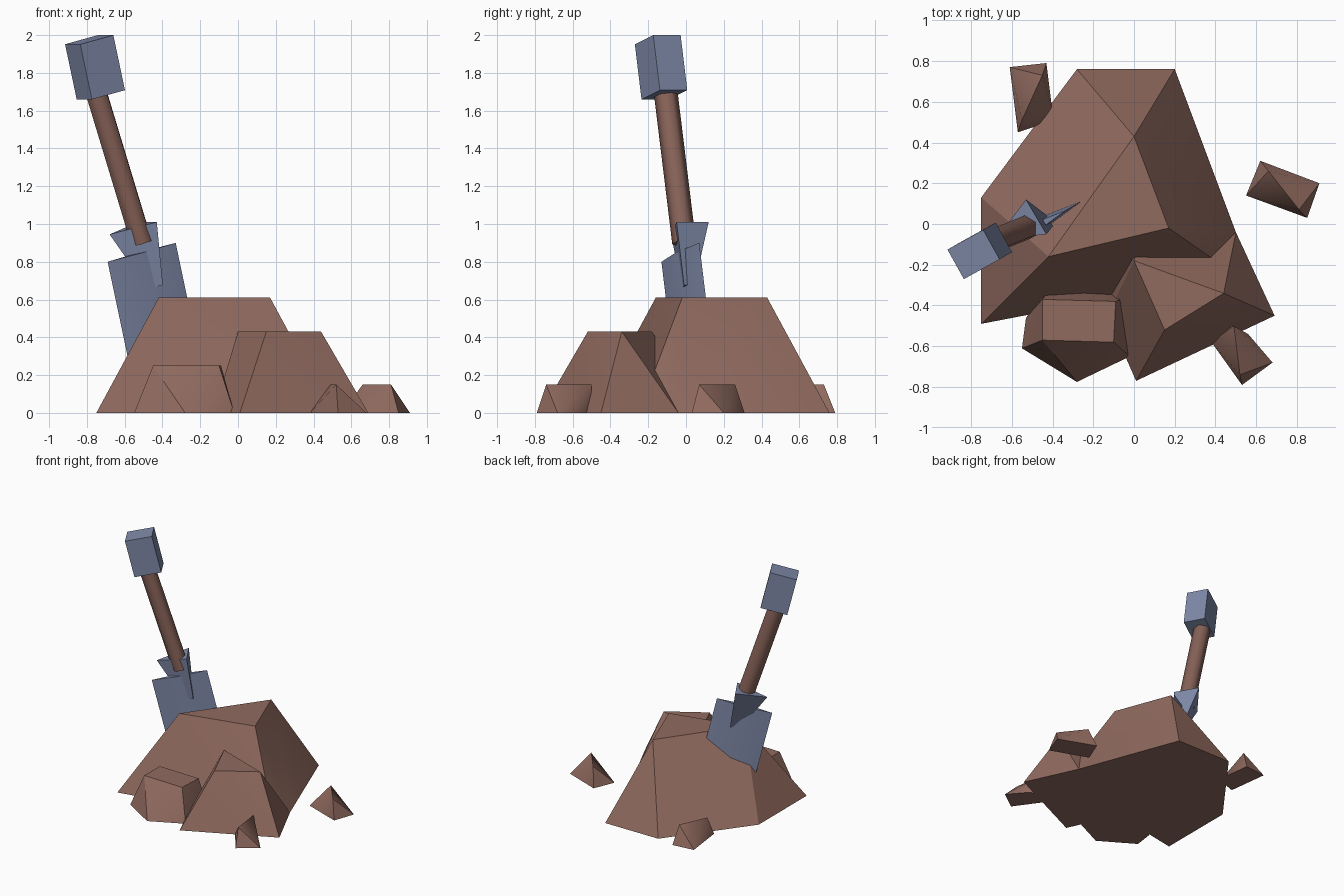
import bpy, bmesh, math
from mathutils import Vector

cube = bpy.data.objects.get("Cube")
if cube:
    bpy.data.objects.remove(cube, do_unlink=True)


def material(name, rgb):
    m = bpy.data.materials.new(name)
    m.use_nodes = True
    m.diffuse_color = (*rgb, 1)
    bsdf = m.node_tree.nodes["Principled BSDF"]
    bsdf.inputs["Base Color"].default_value = (*rgb, 1)
    bsdf.inputs["Roughness"].default_value = 0.9
    return m


earth = material("brown earth", (0.28, 0.145, 0.115))
wood = material("brown wood", (0.24, 0.122, 0.097))
steel = material("blue grey steel", (0.21, 0.25, 0.39))


def hull(name, points, mat, angle=30):
    """Faceted solid wrapped around a handful of corner points."""
    bm = bmesh.new()
    for p in points:
        bm.verts.new(p)
    out = bmesh.ops.convex_hull(bm, input=bm.verts)
    loose = [v for v in bm.verts if not v.link_faces]
    bmesh.ops.delete(bm, geom=loose, context="VERTS")
    bmesh.ops.dissolve_limit(bm, angle_limit=math.radians(3),
                             verts=bm.verts, edges=bm.edges)
    bmesh.ops.recalc_face_normals(bm, faces=bm.faces)
    mesh = bpy.data.meshes.new(name)
    bm.to_mesh(mesh)
    bm.free()
    obj = bpy.data.objects.new(name, mesh)
    bpy.context.collection.objects.link(obj)
    mesh.materials.append(mat)
    bpy.ops.object.select_all(action="DESELECT")
    obj.select_set(True)
    bpy.context.view_layer.objects.active = obj
    bpy.ops.object.shade_smooth_by_angle(angle=math.radians(angle))
    return obj


def rock(name, height, top, base, angle=30):
    points = [(x, y, height) for x, y in top] + [(x, y, 0) for x, y in base]
    return hull(name, points, earth, angle)


# Earth mound and the boulders leaning on it
rock("earth_mound", 0.61,
     [(-0.42, -0.16), (0.17, -0.02), (0, 0.43)],
     [(-0.75, -0.49), (-0.75, 0.13), (-0.28, 0.76), (0.2, 0.76),
      (0.5, -0.04), (0.5, -0.25)])
rock("front_boulder", 0.43,
     [(0, -0.18), (0.15, -0.52), (0.44, -0.34)],
     [(0.01, -0.77), (-0.13, -0.45), (-0.1, -0.1), (0.1, 0.1),
      (0.5, -0.04), (0.69, -0.45)])
rock("low_boulder", 0.25,
     [(-0.45, -0.37), (-0.09, -0.38), (-0.1, -0.58), (-0.45, -0.57)],
     [(-0.55, -0.61), (-0.28, -0.775), (-0.02, -0.65), (-0.03, -0.35),
      (-0.4, -0.3), (-0.53, -0.46)])

# Loose stones, each with a short ridge on top
rock("back_stone", 0.15, [(-0.45, 0.73), (-0.55, 0.51)],
     [(-0.61, 0.77), (-0.43, 0.79), (-0.4, 0.55), (-0.45, 0.49), (-0.57, 0.45)], 50)
rock("left_stone", 0.15, [(0.66, 0.26), (0.81, 0.07)],
     [(0.62, 0.31), (0.91, 0.2), (0.85, 0.03), (0.55, 0.14)], 50)
rock("front_stone", 0.15, [(0.49, -0.5), (0.52, -0.74)],
     [(0.38, -0.58), (0.45, -0.5), (0.56, -0.54), (0.68, -0.68), (0.53, -0.79)], 50)

# Shovel directions: across the blade, through its thickness, along it
across = Vector((0.36, 0.2, 0.1)).normalized()
down = Vector((0.07, 0.04, -0.29))
down = (down - across * down.dot(across)).normalized()
through = across.cross(down).normalized()

# Grip block
grip = Vector((-0.757, -0.132, 1.83))
hull("shovel_grip",
     [grip + across * 0.103 * i + through * 0.083 * j + down * 0.15 * k
      for i in (-1, 1) for j in (-1, 1) for k in (-1, 1)], steel)

# Six-sided handle
top, bottom = Vector((-0.752, -0.108, 1.7)), Vector((-0.51, -0.01, 0.9))
axis = (top - bottom).normalized()
side = (across - axis * across.dot(axis)).normalized()
other = axis.cross(side)
hull("shovel_handle",
     [end + (side * math.cos(a) + other * math.sin(a)) * 0.063
      for end in (top, bottom)
      for a in (math.tau * i / 6 for i in range(6))], wood, 65)

# Socket tapering from a triangle to a small tip
rim = [Vector(p) for p in ((-0.68, -0.08, 0.945), (-0.43, -0.05, 1.01),
                           (-0.53, 0.12, 1.01))]
centre = sum(rim, Vector()) / 3
tip = Vector((-0.435, 0.005, 0.67))
hull("shovel_socket", rim + [tip + (p - centre) * 0.32 for p in rim], steel)

# Thin blade, thicker along its spine, buried in the mound
blade = Vector((-0.51, -0.03, 0.85))
hull("shovel_blade",
     [blade + across * s * 0.212 + through * t + down * d
      for d in (0, 0.68)
      for s, t in ((-1, 0), (0, 0.025), (1, 0), (0, -0.025))], steel)
